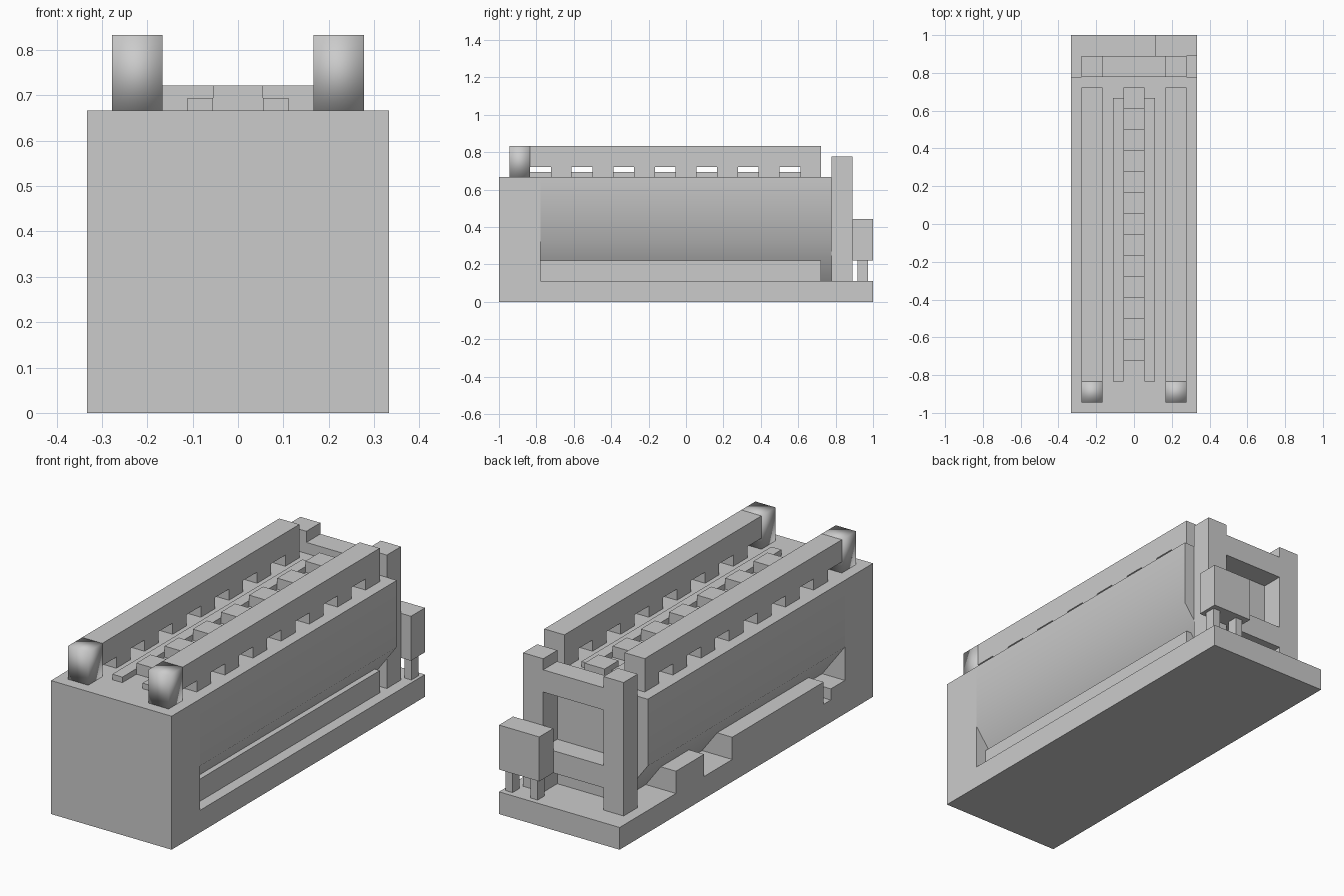
import bpy, bmesh, math
from mathutils import Vector

if "Cube" in bpy.data.objects:
    bpy.data.objects.remove(bpy.data.objects["Cube"])

U = 1 / 18  # the model sits on a grid of 18 steps per unit


def prism(name, pts, axis, a, b, smooth=None):
    """Extrude a closed profile along x (points are y,z) or along y (points are x,z)."""
    bm = bmesh.new()

    def co(p, t):
        return Vector((t, p[0], p[1]) if axis == 'x' else (p[0], t, p[1])) * U
    face = bm.faces.new([bm.verts.new(co(p, a)) for p in pts])
    ext = bmesh.ops.extrude_face_region(bm, geom=[face])
    verts = [g for g in ext['geom'] if isinstance(g, bmesh.types.BMVert)]
    shift = (b - a) * U
    bmesh.ops.translate(bm, verts=verts,
                        vec=(shift, 0, 0) if axis == 'x' else (0, shift, 0))
    bmesh.ops.recalc_face_normals(bm, faces=bm.faces)
    me = bpy.data.meshes.new(name)
    bm.to_mesh(me)
    bm.free()
    ob = bpy.data.objects.new(name, me)
    bpy.context.collection.objects.link(ob)
    if smooth:
        bpy.context.view_layer.objects.active = ob
        ob.select_set(True)
        bpy.ops.object.shade_smooth_by_angle(angle=math.radians(smooth))
        ob.select_set(False)
    return ob


def box(name, x0, x1, y0, y1, z0, z1, smooth=None):
    return prism(name, [(y0, z0), (y1, z0), (y1, z1), (y0, z1)], 'x', x0, x1, smooth)


# Base plate with the tall front block
prism("base_and_front_block",
      [(-18, 0), (18, 0), (18, 2), (-14, 2), (-14, 12), (-18, 12)], 'x', -6, 6)

# Main body, tapering under its sides
prism("main_body", [(-3, 2), (3, 2), (6, 6), (6, 12), (-6, 12), (-6, 6)],
      'y', -14, 14, smooth=45)

# Ledges under the body: inset on the right, stepped and flush on the left
box("right_ledge", 2, 5, -14, 13, 2, 4)
box("left_ledge_long", -6, -2.5, -11, 2, 2, 4)
box("left_ledge_front", -6, -2.5, -14, -12, 2, 3)
box("left_ledge_short", -6, -2.5, 6, 10, 2, 4)

# Comb profile for the top rails: a bar on seven feet
feet = [-13 + 4 * i for i in range(7)]
comb = [(13, 15), (-15, 15), (-15, 13)]
for y in feet:
    comb += [(y, 13), (y, 12), (y + 2, 12)]
    if y != feet[-1]:
        comb.append((y + 2, 13))

for s, side in ((-1, "left"), (1, "right")):
    prism(side + "_rail", comb, 'x', 3 * s, 5 * s)
    box(side + "_rail_end", 3 * s, 5 * s, -17, -15, 12, 15, smooth=180)
    box(side + "_top_strip", 1 * s, 2 * s, -15, 12, 12, 12.5)
    # Rear frame posts
    box(side + "_frame_post", 3 * s, 5 * s, 14, 16, 2, 14)

# Row of blocks down the middle of the top
for y in feet:
    box("centre_block", -1, 1, y, y + 2, 12, 13)

# Rear frame crossbars
box("frame_top_bar", -3, 3, 14, 16, 11, 13)
box("frame_lower_bar", -3, 3, 14, 16, 4, 6)

# Small box on two legs at the back
box("rear_box", 2, 6, 16, 18, 4, 8)
for x in (2.5, 5.0):
    for_leg = box("rear_box_leg", x, x + 0.7, 16.5, 17.5, 2, 4)
